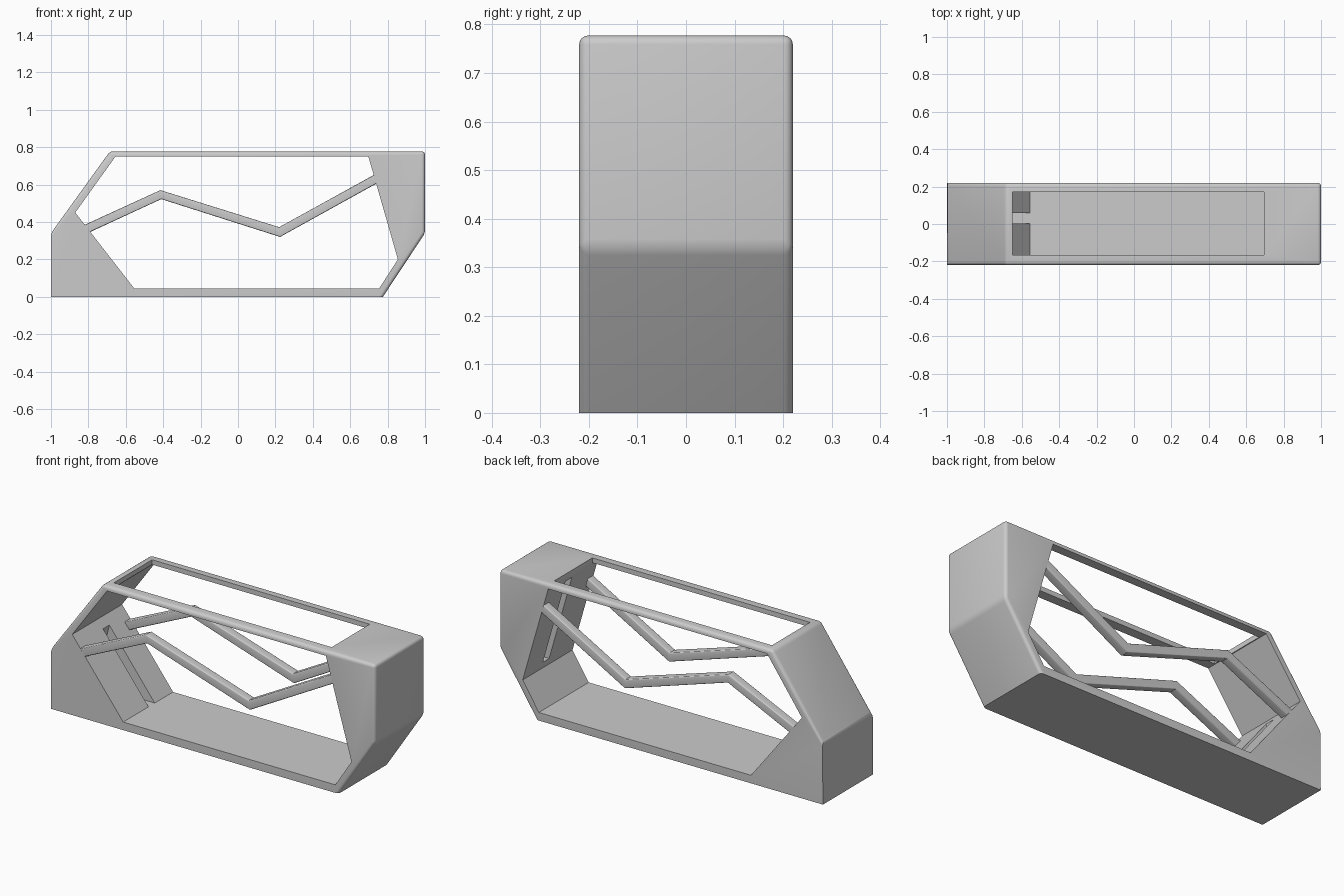
import bpy, bmesh

if "Cube" in bpy.data.objects:
    bpy.data.objects.remove(bpy.data.objects["Cube"])


def prism(name, pts, y0, y1, bevel=0.0, keep=None):
    """Extrude an XZ outline from y0 to y1, bevelling the edges chosen by keep."""
    bm = bmesh.new()
    face = bm.faces.new([bm.verts.new((x, y0, z)) for x, z in pts])
    ext = bmesh.ops.extrude_face_region(bm, geom=[face])
    for v in ext["geom"]:
        if isinstance(v, bmesh.types.BMVert):
            v.co.y = y1
    bmesh.ops.recalc_face_normals(bm, faces=bm.faces)
    if bevel:
        edges = [e for e in bm.edges if keep is None or keep(e)]
        bmesh.ops.bevel(bm, geom=edges, offset=bevel, segments=4,
                        profile=0.5, affect='EDGES', clamp_overlap=True)
    mesh = bpy.data.meshes.new(name)
    bm.to_mesh(mesh)
    bm.free()
    obj = bpy.data.objects.new(name, mesh)
    bpy.context.collection.objects.link(obj)
    return obj


def activate(obj):
    bpy.ops.object.select_all(action='DESELECT')
    obj.select_set(True)
    bpy.context.view_layer.objects.active = obj


def cut(target, cutter):
    mod = target.modifiers.new("cut", 'BOOLEAN')
    mod.operation = 'DIFFERENCE'
    mod.solver = 'EXACT'
    mod.object = cutter
    activate(target)
    bpy.ops.object.modifier_apply(modifier=mod.name)
    bpy.data.objects.remove(cutter, do_unlink=True)


# Six-sided outer frame, rounded everywhere except its flat base
outline = [(-1, 0), (0.775, 0), (1, 0.34), (1, 0.777), (-0.685, 0.777), (-1, 0.34)]
frame = prism("outer_frame", outline, -0.22, 0.22, 0.018,
              lambda e: min(v.co.z for v in e.verts) > 0.01
              or max(v.co.z for v in e.verts) > 0.1 and e.verts[0].co.x > 0)

# Side opening between the two end blocks
opening = [(-0.555, 0.045), (0.755, 0.045), (0.855, 0.2), (0.697, 0.75),
           (-0.655, 0.75), (-0.87, 0.45)]
cut(frame, prism("side_opening", opening, -0.4, 0.4))

# Top opening, leaving two rails
top = [(-0.65, 0.7), (0.695, 0.7), (0.695, 0.9), (-0.65, 0.9)]
cut(frame, prism("top_opening", top, -0.166, 0.17))

# Slots in the sloping faces of both end blocks
cut(frame, prism("left_slot", [(-0.5, 0.045), (-0.66, 0.045), (-0.86, 0.30),
                               (-0.83, 0.43)], 0.003, 0.058))
cut(frame, prism("right_slot", [(0.80, 0.24), (0.90, 0.24), (0.80, 0.73),
                                (0.66, 0.73)], 0.003, 0.058))
activate(frame)
bpy.ops.object.shade_smooth_by_angle()

# Zigzag braces on the front and back
zigzag = [(-0.85, 0.371), (-0.415, 0.57), (0.22, 0.372), (0.76, 0.67),
          (0.78, 0.627), (0.225, 0.32), (-0.41, 0.522), (-0.83, 0.328)]
for name, side in (("front_brace", -1), ("back_brace", 1)):
    brace = prism(name, zigzag, side * 0.17, side * 0.2195, 0.006,
                  lambda e: abs(e.verts[0].co.y - e.verts[1].co.y) < 0.01)
    activate(brace)
    bpy.ops.object.shade_smooth_by_angle()
